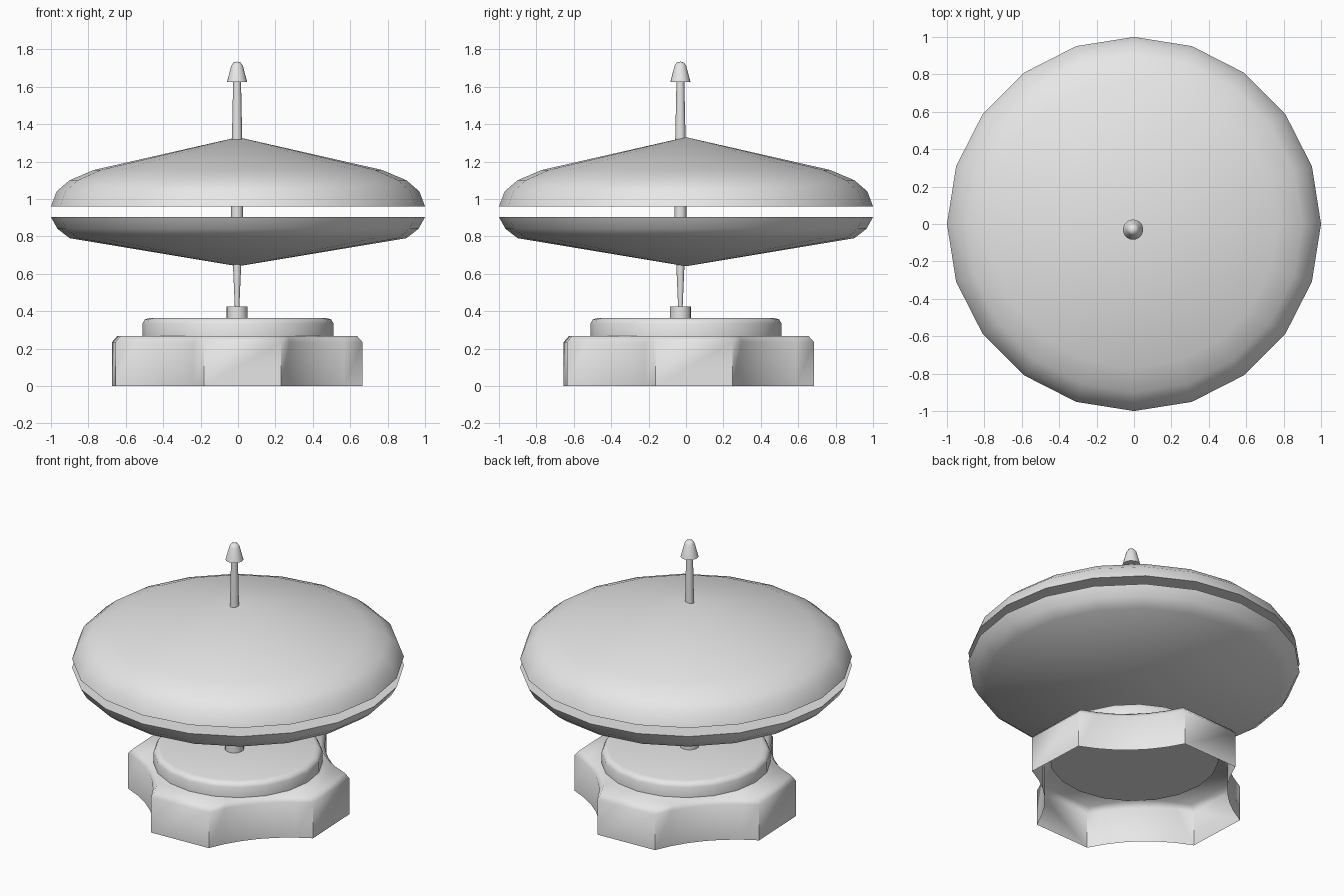
import bpy, bmesh, math
from mathutils import Vector

if "Cube" in bpy.data.objects:
    bpy.data.objects.remove(bpy.data.objects["Cube"], do_unlink=True)

GREY = (0.8, 0.8, 0.8, 1.0)
mat = bpy.data.materials.new("plain grey")
mat.use_nodes = True
mat.diffuse_color = GREY
mat.node_tree.nodes["Principled BSDF"].inputs["Base Color"].default_value = GREY


def loft(name, rings, centre=(0, 0), cap_bottom=True, cap_top=True, angle=50):
    """Skin a stack of equal-length point rings, listed from the bottom up."""
    bm = bmesh.new()
    stack = [[bm.verts.new(p) for p in ring] for ring in rings]
    n = len(stack[0])
    for a, b in zip(stack, stack[1:]):
        for i in range(n):
            j = (i + 1) % n
            bm.faces.new((a[i], a[j], b[j], b[i]))
    if cap_bottom:
        bm.faces.new(stack[0][::-1])
    if cap_top:
        bm.faces.new(stack[-1])
    bmesh.ops.remove_doubles(bm, verts=bm.verts, dist=1e-5)
    mesh = bpy.data.meshes.new(name)
    bm.to_mesh(mesh)
    bm.free()
    mesh.materials.append(mat)
    ob = bpy.data.objects.new(name, mesh)
    ob.location = (centre[0], centre[1], 0)
    bpy.context.collection.objects.link(ob)
    bpy.ops.object.select_all(action='DESELECT')
    ob.select_set(True)
    bpy.context.view_layer.objects.active = ob
    bpy.ops.object.shade_smooth_by_angle(angle=math.radians(angle))
    return ob


def lathe(name, profile, sides=20, centre=(0, 0)):
    """Turn a (radius, height) profile; a zero radius closes to a point."""
    rings = [[(r * math.cos(math.tau * i / sides), r * math.sin(math.tau * i / sides), z)
              for i in range(sides)] for r, z in profile]
    return loft(name, rings, centre, profile[0][0] > 0, profile[-1][0] > 0)


# Base: four straight lobes joined by hollow curves, open underneath
R, HALF, TURN, SAG, STEPS = 0.692, math.radians(17.3), math.radians(2.5), 0.062, 6
outline = []
gap = math.pi / 4 - HALF
for k in range(4):
    mid = TURN + math.pi / 4 + k * math.pi / 2
    out = Vector((math.cos(mid), math.sin(mid)))
    side = Vector((-out.y, out.x))
    for s in range(STEPS + 1):
        t = 2 * s / STEPS - 1
        outline.append(out * (R * math.cos(gap) - SAG * (1 - t * t)) + side * (t * R * math.sin(gap)))


def base_ring(inset, z):
    return [(*(p * (1 - inset / p.length)), z) for p in outline]


loft("base", [base_ring(0, 0), base_ring(0, 0.235), base_ring(0.03, 0.268)],
     centre=(-0.004, 0.015), cap_bottom=False, angle=60)

# Round step on the base
lathe("base_step", [(0.51, 0.262), (0.51, 0.335), (0.498, 0.356), (0.47, 0.364)])

# Two shallow dishes facing each other across a gap
lathe("lower_dish", [(0, 0.64), (0.9, 0.79), (0.965, 0.84), (1, 0.903)])
lathe("upper_dish", [(1, 0.96), (0.97, 1.04), (0.9, 1.1), (0.77, 1.155), (0, 1.33)])

# Central post: socket, tapered pin, spacer, upper rod and tip
POST = (-0.005, -0.03)
lathe("post_socket", [(0.056, 0.36), (0.056, 0.425)], centre=POST)
lathe("tapered_pin", [(0.012, 0.42), (0.022, 0.65), (0.032, 0.88)], 16, POST)
lathe("spacer", [(0.032, 0.88), (0.032, 0.98)], 16, POST)
lathe("upper_rod", [(0.032, 0.98), (0.028, 1.3), (0.021, 1.63)], 16, POST)
lathe("post_tip", [(0.054, 1.625), (0.031, 1.712), (0.02, 1.729), (0, 1.734)], 20, POST)
